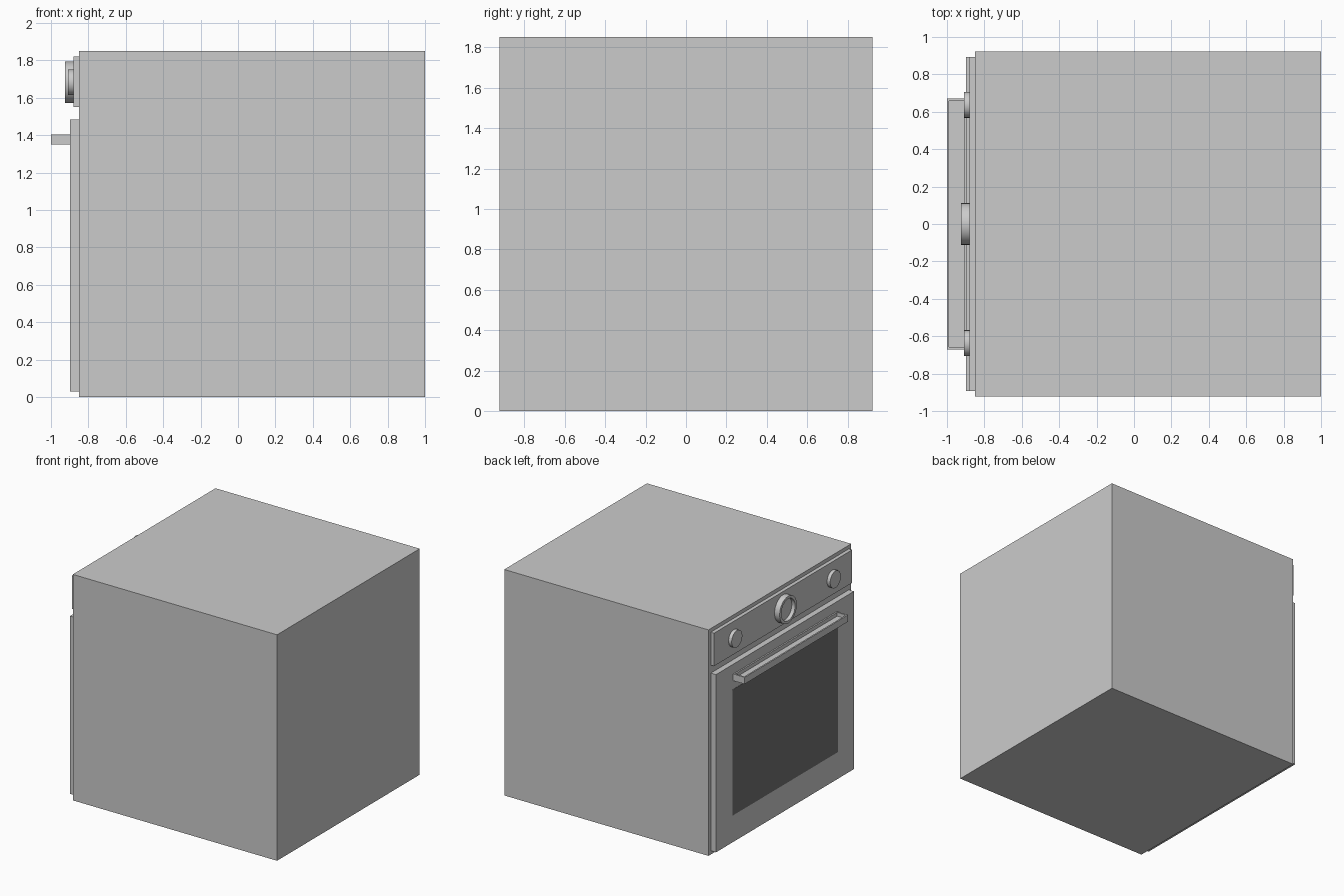
import bpy, bmesh
from math import pi
from mathutils import Matrix

if "Cube" in bpy.data.objects:
    bpy.data.objects.remove(bpy.data.objects["Cube"])


def finish(bm, name):
    mesh = bpy.data.meshes.new(name)
    bm.to_mesh(mesh)
    bm.free()
    obj = bpy.data.objects.new(name, mesh)
    bpy.context.collection.objects.link(obj)
    return obj


def recess(bm, axis, sign, rim, depth):
    # Inset the outermost face along an axis and push it inwards
    bm.normal_update()
    face = max(bm.faces, key=lambda f: f.normal[axis] * sign)
    bmesh.ops.inset_region(bm, faces=[face], thickness=rim)
    ret = bmesh.ops.extrude_discrete_faces(bm, faces=[face])
    for v in ret["faces"][0].verts:
        v.co[axis] -= sign * depth


def box(name, x0, x1, half_y, z0, z1, hollow=None):
    bm = bmesh.new()
    bmesh.ops.create_cube(bm, size=1)
    for v in bm.verts:
        v.co.x = x0 if v.co.x < 0 else x1
        v.co.y *= 2 * half_y
        v.co.z = z0 if v.co.z < 0 else z1
    if hollow:
        recess(bm, 2, 1, *hollow)
    return finish(bm, name)


def knob(name, x0, x1, y, z, radius, hollow=None):
    bm = bmesh.new()
    place = Matrix.Translation(((x0 + x1) / 2, y, z)) @ Matrix.Rotation(pi / 2, 4, 'Y')
    bmesh.ops.create_cone(bm, cap_ends=True, segments=48, radius1=radius,
                          radius2=radius, depth=x1 - x0, matrix=place)
    if hollow:
        recess(bm, 0, -1, *hollow)
    obj = finish(bm, name)
    bpy.ops.object.select_all(action='DESELECT')
    obj.select_set(True)
    bpy.context.view_layer.objects.active = obj
    bpy.ops.object.shade_smooth_by_angle()
    return obj


# Cabinet, control panel and door
box("oven_body", -0.85, 1.0, 0.923, 0, 1.85)
box("control_panel", -0.88, -0.85, 0.893, 1.55, 1.82)
box("door", -0.897, -0.85, 0.893, 0.03, 1.485)

# Dark glass, almost flush with the door
glass = bpy.data.materials.new("dark_glass")
glass.diffuse_color = (0.17, 0.17, 0.17, 1)
glass.use_nodes = True
glass.node_tree.nodes["Principled BSDF"].inputs["Base Color"].default_value = glass.diffuse_color
window = box("door_window", -0.899, -0.88, 0.68, 0.25, 1.28)
window.data.materials.append(glass)

# Handle with a shallow tray on top
box("door_handle", -1.0, -0.897, 0.67, 1.35, 1.405, hollow=(0.017, 0.03))

# Knobs: recessed main dial and two plain side knobs
knob("main_dial", -0.926, -0.88, 0, 1.683, 0.111, hollow=(0.022, 0.03))
for side, y in (("left", 0.637), ("right", -0.637)):
    knob(side + "_knob", -0.908, -0.88, y, 1.683, 0.069)
